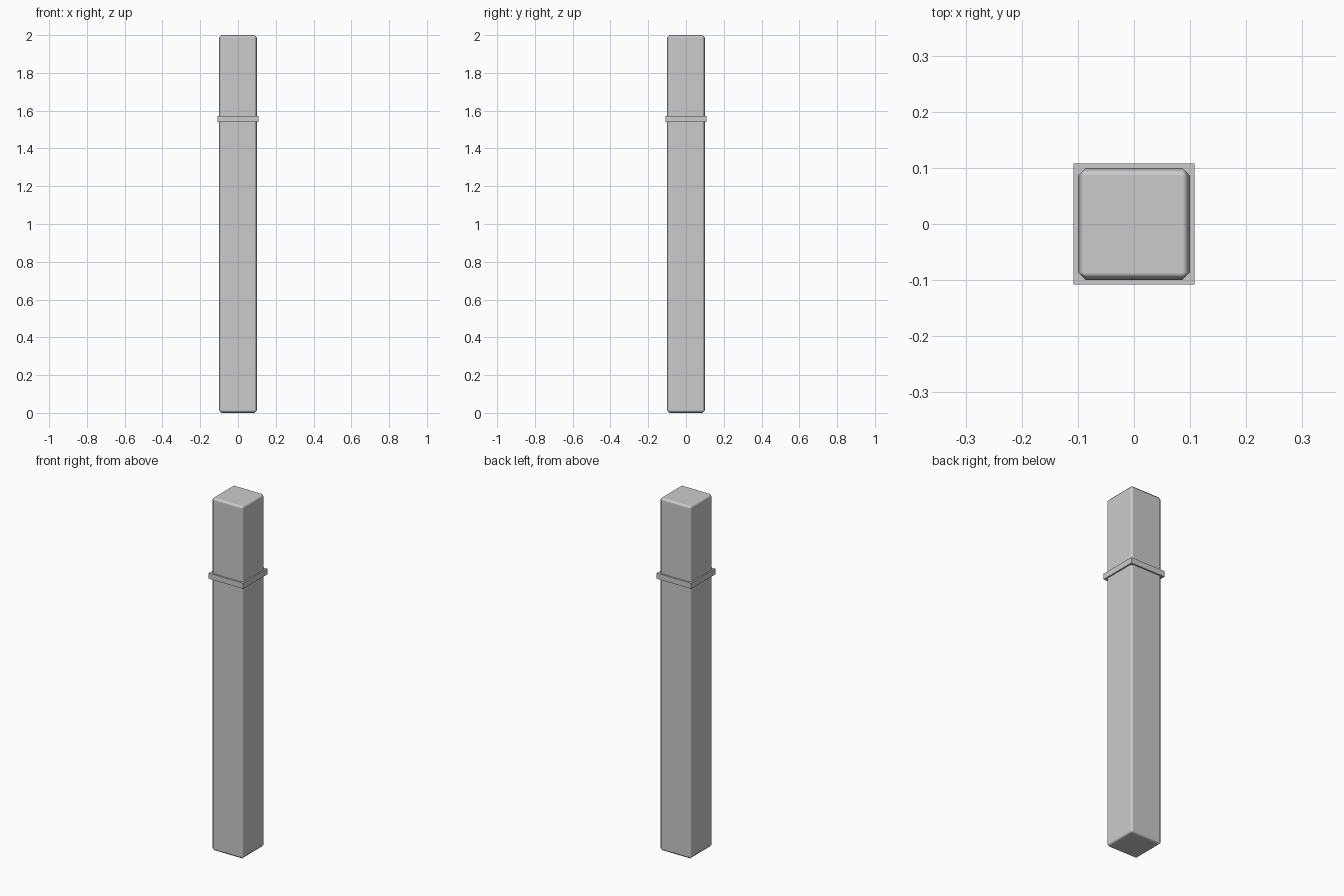
import bpy

if "Cube" in bpy.data.objects:
    bpy.data.objects.remove(bpy.data.objects["Cube"])


def box(name, size, z):
    bpy.ops.mesh.primitive_cube_add(size=1, location=(0, 0, z))
    ob = bpy.context.object
    ob.name = name
    ob.scale = size
    bpy.ops.object.transform_apply(location=False, rotation=False, scale=True)
    return ob


# Square post with a single chamfer on every edge, soft shading across the chamfers
post = box("post", (0.2, 0.2, 2.0), 1.0)
bevel = post.modifiers.new("chamfer", 'BEVEL')
bevel.width = 0.014
bevel.segments = 1
bevel.limit_method = 'ANGLE'
bevel.harden_normals = True
bpy.ops.object.shade_smooth()

# Thin square band around the upper part of the post
box("band", (0.216, 0.216, 0.032), 1.557)
